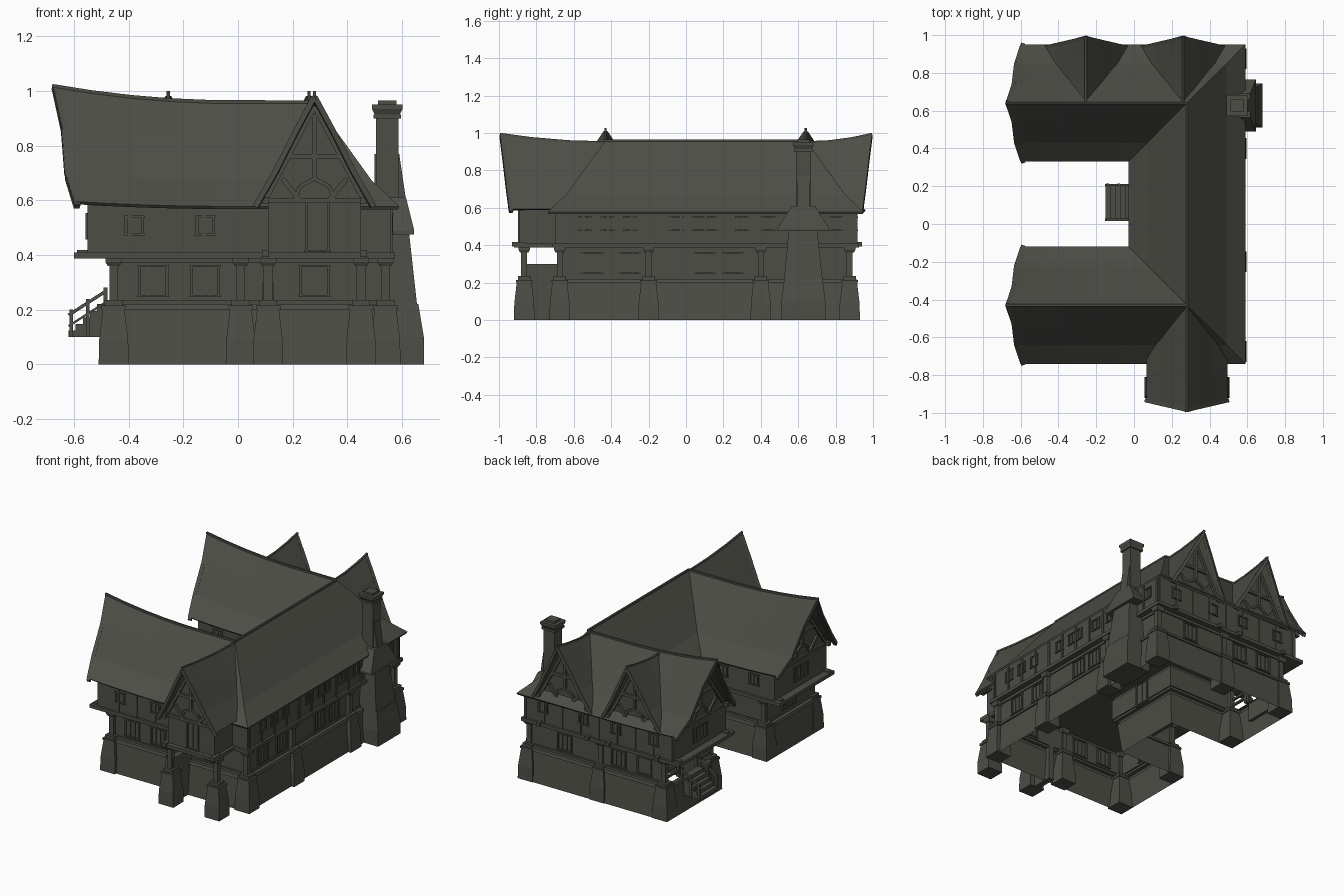
import bpy, bmesh
from mathutils import Vector as V

if "Cube" in bpy.data.objects:
    bpy.data.objects.remove(bpy.data.objects["Cube"])

mat = bpy.data.materials.new("dark olive grey")
mat.diffuse_color = (0.075, 0.075, 0.063, 1)
mat.use_nodes = True
mat.node_tree.nodes["Principled BSDF"].inputs["Base Color"].default_value = mat.diffuse_color
parts = {}


def bm_of(name):
    return parts.setdefault(name, bmesh.new())


def prism(name, bottom, top):
    bm = bm_of(name)
    a = [bm.verts.new(p) for p in bottom]
    b = [bm.verts.new(p) for p in top]
    n = len(a)
    fs = [bm.faces.new(a[::-1]), bm.faces.new(b)]
    fs += [bm.faces.new((a[i], a[(i + 1) % n], b[(i + 1) % n], b[i])) for i in range(n)]
    bmesh.ops.recalc_face_normals(bm, faces=fs)


def rect(x0, x1, y0, y1, z):
    return [(x0, y0, z), (x1, y0, z), (x1, y1, z), (x0, y1, z)]


def box(name, x0, x1, y0, y1, z0, z1, top=None):
    prism(name, rect(x0, x1, y0, y1, z0), rect(*(top or (x0, x1, y0, y1)), z1))


def beam(name, p, q, w=0.012):
    p, q = V(p), V(q)
    d = (q - p).normalized()
    s = d.cross(V((0, 0, 1)) if abs(d.z) < 0.95 else V((1, 0, 0))).normalized() * w / 2
    u = s.cross(d).normalized() * w / 2
    ring = [s + u, s - u, -s - u, u - s]
    prism(name, [p + r for r in ring], [q + r for r in ring])


def loft(name, rows):
    bm = bm_of(name)
    grid = [[bm.verts.new(p) for p in r] for r in rows]
    for a, b in zip(grid, grid[1:]):
        for i in range(len(a) - 1):
            f = bm.faces.new((a[i], a[i + 1], b[i + 1], b[i]))
            f.normal_update()
            if f.normal.z < 0:
                f.normal_flip()


# U-shaped storeys: footprint grown by g, wing ends at x = end
def u_plan(g, z, end):
    xo, xi = 0.53 + g, 0.03 - g
    return [(x, y, z) for x, y in (
        (end, -0.67 - g), (xo, -0.67 - g), (xo, 0.88 + g), (end, 0.88 + g),
        (end, 0.39 - g), (xi, 0.39 - g), (xi, -0.18 + g), (end, -0.18 + g))]


# hollow skin of base, ledge, lower storey and its beams; rear wing end left open as a doorway
bm = bm_of("base_and_lower_walls")
levels = [(0.045, 0, -0.51), (0.025, 0.2, -0.49), (0.035, 0.2, -0.5), (0.03, 0.22, -0.495),
          (0.008, 0.22, -0.47), (0.008, 0.235, -0.47), (0, 0.235, -0.46), (0, 0.37, -0.46),
          (0.008, 0.37, -0.47), (0.008, 0.39, -0.47)]
rings = [[bm.verts.new(p) for p in u_plan(*lv)] for lv in levels]
for k, (a, b) in enumerate(zip(rings, rings[1:])):
    for i in range(8):
        if not (i == 3 and k in (4, 5, 6)):
            bm.faces.new((a[i], a[(i + 1) % 8], b[(i + 1) % 8], b[i]))

prism("floor_beam", u_plan(0.045, 0.388, -0.6), u_plan(0.045, 0.41, -0.6))
prism("upper_walls", u_plan(0.03, 0.41, -0.55), u_plan(0.03, 0.6, -0.55))

# front porch under the projecting gable
box("porch_room", 0.11, 0.45, -0.89, -0.65, 0.41, 0.62)
box("floor_beam", 0.09, 0.47, -0.92, -0.65, 0.388, 0.41)
box("porch_side_wall", 0.09, 0.13, -0.87, -0.67, 0, 0.3)


# buttresses carrying timber posts
def post(x, y):
    def sq(h):
        return x - h, x + h, y - h, y + h
    box("buttresses", *sq(0.055), 0, 0.09, sq(0.053))
    box("buttresses", *sq(0.053), 0.09, 0.2, sq(0.04))
    box("buttress_caps", *sq(0.045), 0.2, 0.215)
    box("buttress_caps", *sq(0.033), 0.215, 0.235)
    box("posts", *sq(0.016), 0.23, 0.39)
    box("posts", *sq(0.022), 0.36, 0.375, sq(0.03))
    box("posts", *sq(0.03), 0.375, 0.39)


for x, y in [(-0.455, -0.675), (0.01, -0.675), (0.54, -0.675), (0.11, -0.865), (0.45, -0.865),
             (0.54, -0.2), (0.54, 0.4), (0.54, 0.875), (0.01, 0.875), (-0.455, 0.875),
             (-0.455, -0.18), (-0.455, 0.4)]:
    post(x, y)

# main roof: one mitred strip around the U, sweeping up at the wing ends
PROFILE = [(0.31, 0.578), (0.21, 0.672), (0.1, 0.825), (0, 0.96)]
FULL = [(-d, z) for d, z in PROFILE] + PROFILE[-2::-1]
END_X = {0.31: 0.078, 0.21: 0.045, 0.1: 0.032, 0: 0}


def wing_rows(y, sy):
    rows = []
    for s in (0, 0.15, 0.3, 0.45, 0.62):
        lift = (1 - s / 0.7) ** 2 if s < 0.7 else 0
        rows.append([(-0.68 + 0.96 * s + END_X[abs(d)] * (1 - s / 0.62), y + sy * d,
                      z + lift * (0.018 + 0.042 * (1 - abs(d) / 0.31))) for d, z in FULL])
    rows.append([(0.28 + d, y + sy * d, z) for d, z in FULL])
    return rows


front, rear = wing_rows(-0.43, -1), wing_rows(0.64, 1)
rows = front + rear[::-1]
loft("main_roof", rows)
for a, b in zip(rows, rows[1:]):
    beam("ridge_caps", a[3], b[3], 0.012)
for r in (front[0], rear[0]):
    for a, b in zip(r, r[1:]):
        beam("barge_boards", V(a) + V((0.014, 0, -0.018)), V(b) + V((0.014, 0, -0.018)), 0.022)


# gable roofs across the main roof: front porch and two rear dormers
def cross_roof(x, y0, y1):
    prof = [(0.215, 0.595), (0.14, 0.71), (0.07, 0.835), (0, 0.95)]
    prof = [(-d, z) for d, z in prof] + prof[-2::-1]
    sy = 1 if y1 > y0 else -1
    rs = []
    for t in (0, 0.35, 0.7, 1):
        rs.append([(x + d, y0 + (y1 - y0) * t - sy * t * 0.05 * abs(d) / 0.215,
                    z + 0.045 * t * t * (1 - abs(d) / 0.215)) for d, z in prof])
    loft("gable_roofs", rs)
    for a, b in zip(rs, rs[1:]):
        beam("ridge_caps", a[3], b[3], 0.012)
    for a, b in zip(rs[-1], rs[-1][1:]):
        o = V((0, -sy * 0.01, -0.018))
        beam("barge_boards", V(a) + o, V(b) + o, 0.02)


cross_roof(0.28, -0.43, -0.995)
cross_roof(-0.255, 0.64, 0.995)
cross_roof(0.26, 0.64, 0.995)


# timber-framed triangular gable walls; axis is the direction they face
def gable(axis, c, v, sign, hw, apex):
    def P(u, z, out=0.0):
        w = v + sign * out
        return (w, c + u, z) if axis == 'x' else (c + u, w, z)
    tri = [(-hw, 0.59), (hw, 0.59), (0, apex)]
    prism("gable_walls", [P(*t) for t in tri], [P(u, z, -0.05) for u, z in tri])
    for a, b in (((-hw, .6), (hw, .6)), ((0, .68), (0, apex - .03)), ((-hw * .5, .76), (hw * .5, .76)),
                 ((-hw, .6), (0, apex)), ((hw, .6), (0, apex)),
                 ((-hw * .3, .6), (-hw * .65, .68)), ((hw * .3, .6), (hw * .65, .68))):
        beam("gable_timbers", P(*a, 0.005), P(*b, 0.005), 0.018)
    arch = [(-.07, .6), (-.055, .65), (0, .68), (.055, .65), (.07, .6)]
    for a, b in zip(arch, arch[1:]):
        beam("gable_arches", P(*a, 0.005), P(*b, 0.005), 0.014)
    for s in (-1, 1):   # eave and floor brackets
        for z in (0.405, 0.6):
            beam("brackets", P(s * hw, z, -0.03), P(s * hw, z, 0.04), 0.026)


gable('y', 0.28, -0.89, -1, 0.18, 0.945)
gable('x', -0.43, -0.55, -1, 0.25, 0.94)
gable('x', 0.64, -0.55, -1, 0.25, 0.94)
gable('y', -0.255, 0.9, 1, 0.18, 0.945)
gable('y', 0.26, 0.9, 1, 0.18, 0.945)


# thin timber strips and window frames on walls
def strip(axis, v, u0, u1, z0, z1, t=0.006, name="wall_timbers"):
    a = (v - t, v + t, u0, u1) if axis == 'x' else (u0, u1, v - t, v + t)
    box(name, *a, z0, z1)


def window(axis, v, u, z, w, h, bars=1):
    n = "window_frames"
    for s in (-1, 1):
        strip(axis, v, u + s * w / 2 - .005, u + s * w / 2 + .005, z, z + h, .008, n)
    for zz in (z, z + h):
        strip(axis, v, u - w / 2 - .008, u + w / 2 + .008, zz - .004, zz + .004, .009, n)
    for i in range(bars):
        uu = u - w / 2 + w * (i + 1) / (bars + 1)
        strip(axis, v, uu - .002, uu + .002, z, z + h, .004, n)


for u in (-0.38, -0.12):
    window('y', -0.70, u, 0.475, 0.06, 0.065, 0)
window('y', -0.89, 0.29, 0.415, 0.08, 0.18)
for u in (-0.54, -0.42, -0.3, -0.05, 0.3, 0.44, 0.8):
    window('x', 0.56, u, 0.48, 0.06, 0.07)
window('x', 0.56, 0.1, 0.48, 0.12, 0.07, 3)
for u in (-0.4, -0.12, 0.12, 0.42):
    window('y', 0.91, u, 0.48, 0.06, 0.07)
for y in (-0.425, 0.64):
    window('x', -0.55, y, 0.46, 0.14, 0.09, 3)
for y in (-0.15, 0.36):
    for u in (-0.4, -0.17):
        window('y', y, u, 0.48, 0.06, 0.07)
for u in (0.0, 0.22):
    window('x', 0.0, u, 0.48, 0.06, 0.07)
for u in (-0.31, -0.12, 0.28):
    window('y', -0.67, u, 0.25, 0.1, 0.11, 2)
    window('y', 0.88, u, 0.25, 0.1, 0.11, 2)
for u in (-0.5, -0.3, 0.1, 0.25):
    window('x', 0.53, u, 0.25, 0.1, 0.11, 2)
window('x', -0.46, -0.425, 0.25, 0.14, 0.11, 3)
window('x', 0.03, 0.115, 0.225, 0.1, 0.15)      # courtyard door
for i in range(9):                              # upright studs
    x = -0.53 + i * 0.135
    strip('y', 0.91, x - .007, x + .007, 0.41, 0.59)
    if x < 0.08:
        strip('y', -0.70, x - .007, x + .007, 0.41, 0.59, 0.004)
for i in range(13):
    y = -0.68 + i * 0.131
    strip('x', 0.56, y - .007, y + .007, 0.41, 0.59)


# outside stairs with handrails
def stair(x, yc):
    for i in range(5):
        box("stairs", x + i * .026, x + .14, yc - .09, yc + .09, .1 + i * .024, .124 + i * .024)
    for y in (yc - .092, yc + .092):
        beam("stair_rails", (x, y, .18), (x + .14, y, .27), .012)
        beam("stair_rails", (x, y, .14), (x + .14, y, .23), .008)
        for k in (0.01, 0.07, 0.135):
            beam("stair_rails", (x + k, y, .1), (x + k, y, .195 + k * .64), .014)


stair(-0.62, 0.64)
stair(-0.15, 0.115)
# rear wing doorway railings and door posts
for y0, y1 in ((.4, .54), (.74, .87)):
    for z in (0.26, 0.3):
        beam("porch_rails", (-.46, y0, z), (-.46, y1, z), 0.014)
for y in (.545, .735):
    beam("door_posts", (-.46, y, .22), (-.46, y, .39), 0.022)

# chimney
box("chimney", .5, .68, .51, .745, 0, .1)
box("chimney", .5, .68, .51, .745, .1, .22, (.5, .66, .525, .73))
box("chimney", .5, .655, .525, .73, .22, .49, (.5, .625, .55, .7))
box("chimney_shoulder", .5, .645, .49, .765, .475, .49)
box("chimney_shoulder", .5, .645, .49, .765, .49, .61, (.5, .615, .565, .69))
box("chimney", .5, .615, .595, .66, .6, .77, (.5, .59, .595, .66))
box("chimney", .505, .587, .588, .667, .5, .92)
box("chimney_cap", .495, .597, .578, .677, .9, .915)
box("chimney_cap", .5, .592, .583, .672, .915, .935, (.49, .602, .573, .682))
box("chimney_cap", .49, .602, .573, .682, .935, .95)
box("chimney_cap", .512, .58, .595, .66, .95, .965)

for name, bm in parts.items():
    if name == "base_and_lower_walls":
        bmesh.ops.recalc_face_normals(bm, faces=bm.faces[:])
    me = bpy.data.meshes.new(name)
    bm.to_mesh(me)
    bm.free()
    me.materials.append(mat)
    ob = bpy.data.objects.new(name, me)
    bpy.context.collection.objects.link(ob)
    if name.endswith(("roof", "roofs")):
        m = ob.modifiers.new("thickness", 'SOLIDIFY')
        m.thickness = 0.014
